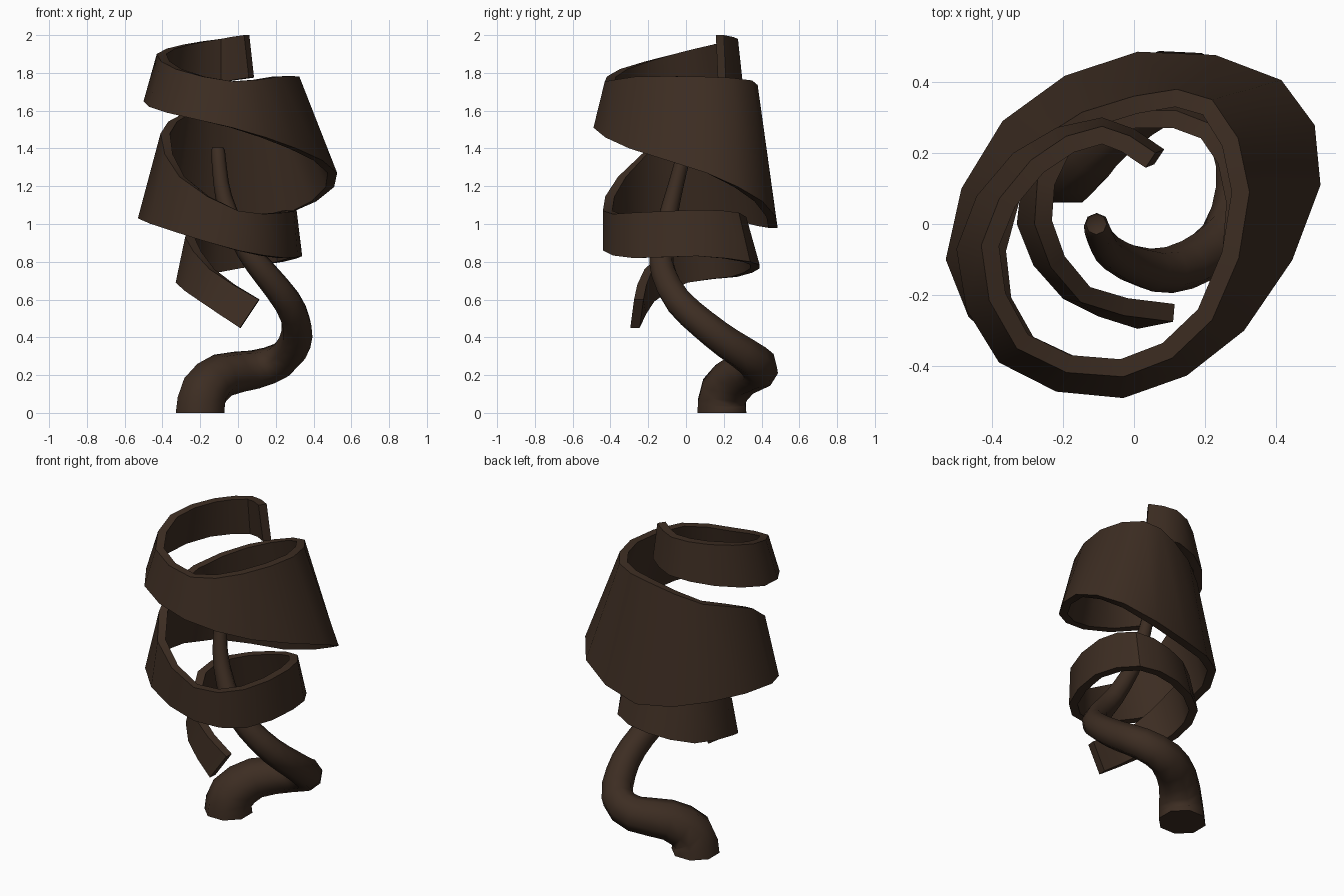
import bpy, bmesh, math
from mathutils import Vector

if "Cube" in bpy.data.objects:
    bpy.data.objects.remove(bpy.data.objects["Cube"])

bark = bpy.data.materials.new("dark brown bark")
bark.diffuse_color = (0.046, 0.026, 0.016, 1)
bark.use_nodes = True
bark.node_tree.nodes["Principled BSDF"].inputs["Base Color"].default_value = bark.diffuse_color


def resample(rows, steps):
    """Catmull-Rom through rows of numbers, with `steps` samples per span."""
    rows = [Vector(r) for r in rows]
    ext = [2 * rows[0] - rows[1]] + rows + [2 * rows[-1] - rows[-2]]
    out = []
    for i in range(len(rows) - 1):
        a, b, c, d = ext[i:i + 4]
        for s in range(steps):
            t = s / steps
            out.append(0.5 * (2 * b + (c - a) * t + (2 * a - 5 * b + 4 * c - d) * t**2
                              + (3 * b - a - 3 * c + d) * t**3))
    return out + [rows[-1]]


def loft(name, rings, angle):
    """Skin closed rings and cap both ends."""
    bm = bmesh.new()
    vs = [[bm.verts.new(p) for p in ring] for ring in rings]
    n = len(vs[0])
    for r0, r1 in zip(vs, vs[1:]):
        for k in range(n):
            bm.faces.new((r0[k], r0[(k + 1) % n], r1[(k + 1) % n], r1[k]))
    bm.faces.new(vs[0][::-1])
    bm.faces.new(vs[-1])
    bmesh.ops.recalc_face_normals(bm, faces=bm.faces)
    me = bpy.data.meshes.new(name)
    bm.to_mesh(me)
    bm.free()
    me.materials.append(bark)
    ob = bpy.data.objects.new(name, me)
    bpy.context.collection.objects.link(ob)
    bpy.ops.object.select_all(action='DESELECT')
    ob.select_set(True)
    bpy.context.view_layer.objects.active = ob
    bpy.ops.object.shade_smooth_by_angle(angle=math.radians(angle))


# Curling tapered trunk: x, y, z, radius
trunk = resample([
    (-.20, .19, 0, .14), (-.18, .20, .11, .133), (-.08, .29, .20, .118),
    (.09, .387, .23, .104), (.23, .355, .28, .095), (.30, .22, .37, .087),
    (.31, .09, .47, .081), (.26, -.04, .59, .076), (.15, -.115, .73, .069),
    (.05, -.13, .86, .061), (-.05, -.09, 1.06, .049), (-.09, -.05, 1.22, .041),
    (-.105, -.005, 1.39, .036), (-.106, 0, 1.40, .022)], 2)
pts = [p.to_3d() for p in trunk]
up = Vector((0, 0, 1))
tan, side, rings = up, Vector((1, 0, 0)), []
for i, p in enumerate(pts):
    new = (pts[min(i + 1, len(pts) - 1)] - pts[max(i - 1, 0)]).normalized()
    if i == 0 or i >= len(pts) - 3:
        new = up
    side = tan.rotation_difference(new) @ side
    tan = new
    other = tan.cross(side)
    rings.append([p + trunk[i][3] * (math.cos(a) * side + math.sin(a) * other)
                  for a in (math.tau * (k + .5) / 8 for k in range(8))])
loft("trunk", rings, 60)

# Spiral ribbon, one station each eighth turn: lower edge xyz, upper edge xyz
ribbon = resample([
    (.01, -.295, .45, .11, -.275, .60),
    (-.20, -.21, .59, -.15, -.22, .76),
    (-.33, .00, .69, -.28, .00, .93),
    (-.25, .27, .72, -.22, .23, .96),
    (.00, .39, .765, .00, .32, 1.01),
    (.24, .34, .80, .22, .28, 1.06),
    (.34, .06, .83, .31, .06, 1.075),
    (.25, -.28, .82, .24, -.28, 1.06),
    (.00, -.44, .86, .00, -.44, 1.07),
    (-.34, -.38, .96, -.31, -.36, 1.25),
    (-.53, -.10, 1.03, -.41, -.08, 1.48),
    (-.37, .29, 1.02, -.28, .23, 1.59),
    (.01, .485, .98, .00, .36, 1.70),
    (.415, .405, 1.12, .22, .35, 1.76),
    (.525, .11, 1.27, .325, .09, 1.78),
    (.31, -.30, 1.40, .22, -.27, 1.78),
    (-.03, -.49, 1.51, -.03, -.43, 1.755),
    (-.38, -.39, 1.59, -.33, -.35, 1.82),
    (-.50, -.07, 1.65, -.43, -.06, 1.90),
    (-.34, .20, 1.71, -.29, .18, 1.95),
    (-.09, .30, 1.75, -.09, .275, 1.98),
    (.085, .21, 1.775, .06, .20, 2.00)], 2)
low = [Vector(r[:3]) for r in ribbon]
top = [Vector(r[3:]) for r in ribbon]
mid = [(a + b) / 2 for a, b in zip(low, top)]
rings = []
for i, (a, b) in enumerate(zip(low, top)):
    along = mid[min(i + 1, len(mid) - 1)] - mid[max(i - 1, 0)]
    inward = along.cross(b - a)
    inward.z = 0
    inward = inward.normalized() * .05
    if inward.dot(mid[i]) > 0:
        inward = -inward
    rings.append([a, b, b + inward, a + inward])
loft("spiral_ribbon", rings, 35)
